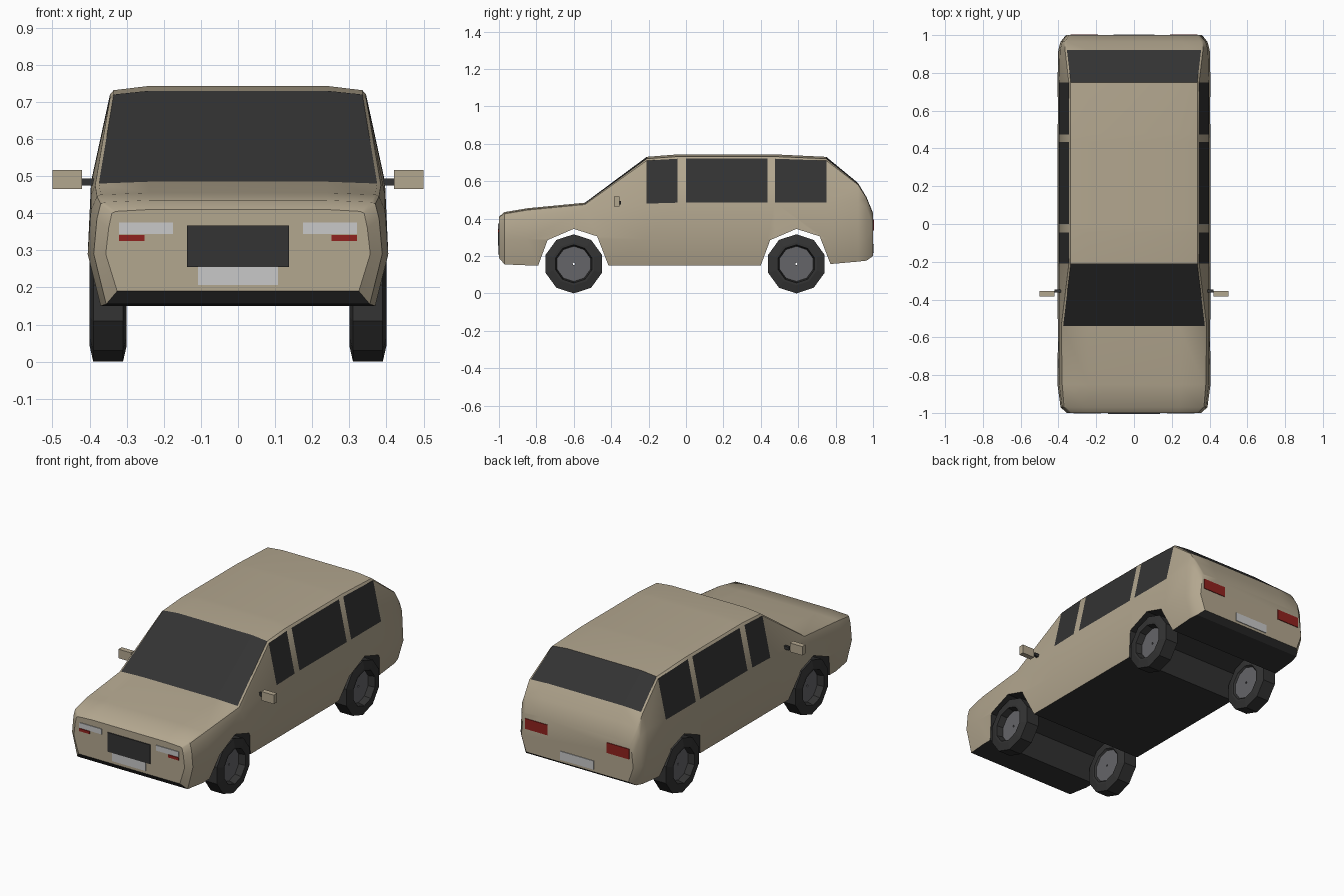
import bpy, bmesh, math
from mathutils import Matrix

cube = bpy.data.objects.get("Cube")
if cube:
    bpy.data.objects.remove(cube, do_unlink=True)


def material(name, r, g, b):
    m = bpy.data.materials.new(name)
    m.use_nodes = True
    m.diffuse_color = (r, g, b, 1)
    m.node_tree.nodes["Principled BSDF"].inputs["Base Color"].default_value = (r, g, b, 1)
    return m


paint = material("tan paint", .45, .385, .275)
charcoal = material("charcoal", .033, .033, .033)
hub_grey = material("hub grey", .13, .13, .14)
white = material("pale lamp", .58, .58, .58)
red = material("red lamp", .28, .016, .013)


def make_object(name, bm, *mats):
    bmesh.ops.recalc_face_normals(bm, faces=bm.faces[:])
    mesh = bpy.data.meshes.new(name)
    bm.to_mesh(mesh)
    bm.free()
    for m in mats:
        mesh.materials.append(m)
    obj = bpy.data.objects.new(name, mesh)
    bpy.context.collection.objects.link(obj)
    return obj


def box(name, x, y, z, mat):
    """Box from (low, high) pairs."""
    bm = bmesh.new()
    bmesh.ops.create_cube(bm, size=1)
    for v in bm.verts:
        for axis, span in enumerate((x, y, z)):
            v.co[axis] = span[v.co[axis] > 0]
    return make_object(name, bm, mat)


def select_only(obj):
    bpy.ops.object.select_all(action='DESELECT')
    obj.select_set(True)
    bpy.context.view_layer.objects.active = obj


# Body stations: y, bottom z, belt z, rail z, top z, rail half width, width scale
pillars = [-.045, 0, .435, .475]
stations = [
    (-1, .19, .36, .40, .41, .34, .88),
    (-.97, .155, .385, .425, .435, .37, .96),
    (-.85, .15, .41, .445, .455, .38, 1),
    (-.54, .15, .45, .475, .485, .385, 1),
    (-.21, .15, .48, .71, .73, .345, 1),
    *[(y, .15, .485, .72, .743, .345, 1) for y in pillars],
    (.75, .155, .485, .71, .73, .345, 1),
    (.92, .17, .49, .58, .59, .365, .99),
    (.965, .175, .46, .505, .515, .365, .96),
    (1, .20, .36, .42, .43, .345, .89),
]
side_glass_starts = (-.21, 0, .475)
sloped_glass_starts = (-.54, .75)


def section(bm, y, bottom, belt, rail, top, rail_w, s):
    half = [(.37 * s, bottom), (.405 * s, .29), (.396 * s, belt), (rail_w, rail),
            (rail_w - .01, (rail + top) / 2), (.24, top)]
    ring = half + [(-x, z) for x, z in reversed(half)]
    return [bm.verts.new((x, y, z)) for x, z in ring]


bm = bmesh.new()
rings = [section(bm, *st) for st in stations]
count = len(rings[0])
for st, a, b in zip(stations, rings, rings[1:]):
    for i in range(count):
        j = (i + 1) % count
        face = bm.faces.new((a[i], a[j], b[j], b[i]))
        side = i in (2, 8) and st[0] in side_glass_starts
        sloped = 4 <= i <= 6 and st[0] in sloped_glass_starts
        underside = i == count - 1
        face.material_index = int(side or sloped or underside)
bm.faces.new(rings[0])
bm.faces.new(rings[-1])
body = make_object("body", bm, paint, charcoal)

# Wheel arches cut right across the body
axles = (-.6, .59)
arch = [(-.195, .05), (-.19, .15), (-.14, .285), (0, .345), (.125, .305), (.185, .15), (.19, .05)]
for axle in axles:
    bm = bmesh.new()
    face = bm.faces.new([bm.verts.new((-.6, axle + y, z)) for y, z in arch])
    new = bmesh.ops.extrude_face_region(bm, geom=[face])["geom"]
    bmesh.ops.translate(bm, vec=(1.2, 0, 0),
                        verts=[g for g in new if isinstance(g, bmesh.types.BMVert)])
    for f in bm.faces:
        f.material_index = 1
    cutter = make_object("arch_cutter", bm, paint, charcoal)
    cutter.hide_render = True
    mod = body.modifiers.new("arch", 'BOOLEAN')
    mod.operation = 'DIFFERENCE'
    mod.solver = 'EXACT'
    mod.object = cutter
    select_only(body)
    bpy.ops.object.modifier_apply(modifier=mod.name)
    bpy.data.objects.remove(cutter, do_unlink=True)

select_only(body)
bpy.ops.object.shade_smooth_by_angle(angle=math.radians(35))
for p in body.data.polygons:
    if p.material_index == 1:
        p.use_smooth = False

# Wheels: lathed ten-sided tyres with recessed hub discs, (x offset, radius)
profile = [(.012, .006), (.012, .094), (.05, .102), (.05, .115), (.04, .158),
           (-.04, .158), (-.05, .115), (-.05, .102), (-.04, .094), (-.04, .006)]
SIDES = 10


def wheel(name, side, axle):
    bm = bmesh.new()
    loops = []
    for k in range(SIDES):
        turn = Matrix.Rotation(math.tau * k / SIDES, 3, 'X')
        loops.append([bm.verts.new(turn @ Matrix.Identity(3) @ vec)
                      for vec in [Matrix.Identity(3) @ v for v in points]])
    last = len(profile) - 1
    for k in range(SIDES):
        a, b = loops[k], loops[(k + 1) % SIDES]
        for i in range(len(profile)):
            j = (i + 1) % len(profile)
            f = bm.faces.new((a[i], a[j], b[j], b[i]))
            f.material_index = int(i in (0, last - 1, last))
    if side < 0:
        bmesh.ops.scale(bm, vec=(-1, 1, 1), verts=bm.verts[:])
    bmesh.ops.translate(bm, vec=(side * .35, axle, .158), verts=bm.verts[:])
    return make_object(name, bm, charcoal, hub_grey)


points = [Matrix.Translation((x, 0, r)).to_translation() for x, r in profile]
for side, label in ((1, "left"), (-1, "right")):
    for axle, end in zip(axles, ("front", "rear")):
        wheel(f"{end}_{label}_wheel", side, axle)

    def span(a, b):
        return tuple(sorted((side * a, side * b)))

    # Mirrors and lamps on this side
    box(f"{label}_mirror", span(.42, .5), (-.385, -.355), (.465, .517), paint)
    box(f"{label}_mirror_arm", span(.38, .42), (-.362, -.348), (.475, .494), charcoal)
    box(f"{label}_headlight", span(.175, .32), (-1.004, -.996), (.344, .375), white)
    box(f"{label}_front_marker", span(.252, .32), (-1.004, -.996), (.325, .341), red)
    box(f"{label}_tail_light", span(.19, .335), (.996, 1.004), (.335, .395), red)

# Grille and blank plates
box("grille", (-.137, .137), (-1.005, -.997), (.255, .367), charcoal)
box("front_plate", (-.108, .108), (-1.004, -.996), (.207, .255), white)
box("rear_plate", (-.108, .108), (.996, 1.004), (.215, .265), white)
